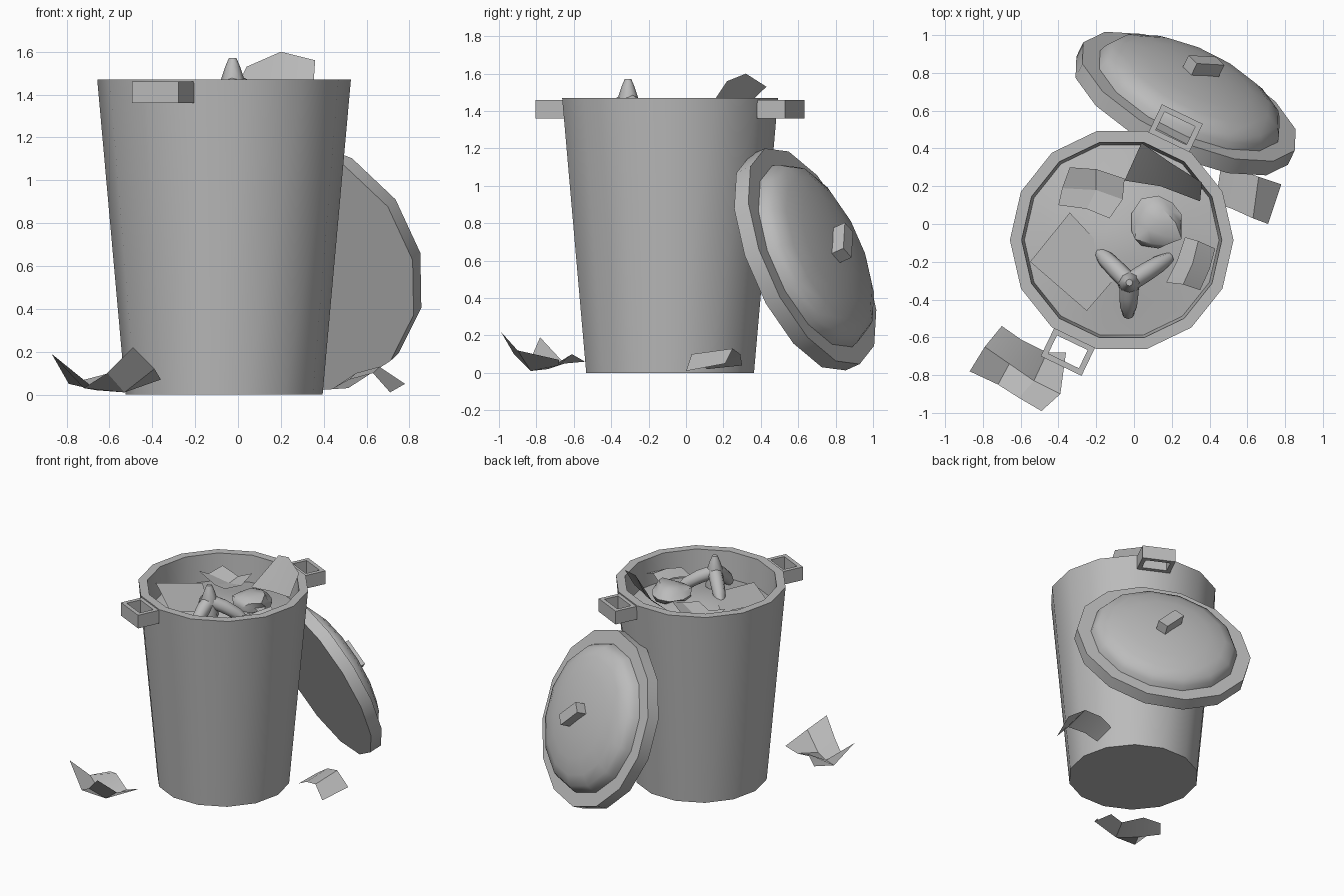
import bpy, bmesh, math
from mathutils import Matrix, Vector

if "Cube" in bpy.data.objects:
    bpy.data.objects.remove(bpy.data.objects["Cube"])

grey = bpy.data.materials.new("plain grey")
grey.use_nodes = True
grey.diffuse_color = (0.5, 0.5, 0.5, 1)
grey.node_tree.nodes["Principled BSDF"].inputs["Base Color"].default_value = (0.5, 0.5, 0.5, 1)

SIDES = 14
CAN = Vector((-0.065, -0.085, 0))
LEAN = math.radians(64.3)       # direction of the handles and the leaning lid


def finish(name, bm, matrix=Matrix(), angle=32, closed=True):
    if closed:
        bmesh.ops.recalc_face_normals(bm, faces=bm.faces)
    mesh = bpy.data.meshes.new(name)
    bm.to_mesh(mesh)
    bm.free()
    mesh.materials.append(grey)
    mesh.transform(matrix)
    ob = bpy.data.objects.new(name, mesh)
    bpy.context.collection.objects.link(ob)
    bpy.ops.object.select_all(action='DESELECT')
    ob.select_set(True)
    bpy.context.view_layer.objects.active = ob
    bpy.ops.object.shade_smooth_by_angle(angle=math.radians(angle))
    return ob


def lathe(name, profile, matrix, closed=True):
    bm = bmesh.new()
    rings = []
    for r, z in profile:
        rings.append([bm.verts.new((r * math.cos(a), r * math.sin(a), z))
                      for a in (math.tau * i / SIDES for i in range(SIDES))])
    for a, b in zip(rings, rings[1:]):
        for i in range(SIDES):
            j = (i + 1) % SIDES
            bm.faces.new((a[i], a[j], b[j], b[i]))
    bmesh.ops.remove_doubles(bm, verts=bm.verts, dist=1e-4)
    return finish(name, bm, matrix, closed=closed)


def box(bm, size, centre):
    bmesh.ops.create_cube(bm, size=1, matrix=Matrix.Translation(centre) @ Matrix.Diagonal((*size, 1)))


def sheet(name, rows, angle=20):
    """Creased paper from rows of points."""
    bm = bmesh.new()
    grid = [[bm.verts.new(p) for p in row] for row in rows]
    for a, b in zip(grid, grid[1:]):
        for i in range(len(a) - 1):
            bm.faces.new((a[i], a[i + 1], b[i + 1], b[i]))
    bm.normal_update()
    if sum(f.normal.z for f in bm.faces) < 0:
        bmesh.ops.reverse_faces(bm, faces=bm.faces)
    return finish(name, bm, angle=angle, closed=False)


# Can with a thick rim and an inner wall
lathe("can_body", [(0, 0), (0.46, 0), (0.592, 1.47), (0.53, 1.47), (0.51, 1.2), (0, 1.2)],
      Matrix.Translation(CAN))

# Gently domed fill
lathe("rubbish_fill", [(0.516, 1.27), (0.38, 1.295), (0.22, 1.33), (0.1, 1.35), (0, 1.355)],
      Matrix.Translation(CAN))

# Two open rectangular handles on opposite sides
for name, turn in (("back_handle", 0), ("front_handle", math.pi)):
    bm = bmesh.new()
    box(bm, (0.03, 0.24, 0.1), (0.725, 0, 1.41))
    box(bm, (0.03, 0.24, 0.1), (0.588, 0, 1.41))
    for side in (-1, 1):
        box(bm, (0.14, 0.03, 0.1), (0.65, side * 0.105, 1.41))
    finish(name, bm, Matrix.Translation(CAN) @ Matrix.Rotation(LEAN + turn, 4, 'Z'))

# Lid leaning on the back of the can
tilt = math.radians(22)
n = Vector((math.cos(LEAN) * math.cos(tilt), math.sin(LEAN) * math.cos(tilt), math.sin(tilt)))
w = Vector((0.73, -0.03, -0.68))
w = (w - n * w.dot(n)).normalized()
v = n.cross(w)
lid_frame = Matrix.Translation((0.255, 0.6, 0.59)) @ Matrix((w, v, n)).transposed().to_4x4()
dome = [(0.52 * math.cos(t), 0.125 + 0.125 * math.sin(t))
        for t in (math.pi / 2 * i / 5 for i in range(6))]
lathe("lid", [(0, 0), (0.63, 0), (0.63, 0.09), (0.53, 0.09)] + dome, lid_frame)
bm = bmesh.new()
box(bm, (0.2, 0.08, 0.08), (0, 0, 0.28))
finish("lid_grip", bm, lid_frame)

# Paper on the ground
sheet("front_ground_paper", [
    [(-.87, -.78, .19), (-.72, -.85, .03), (-.61, -.92, .10), (-.49, -.99, .22)],
    [(-.79, -.65, .05), (-.66, -.74, .02), (-.53, -.83, .01), (-.39, -.90, .12)],
    [(-.70, -.54, .06), (-.60, -.61, .10), (-.46, -.68, .04), (-.36, -.68, .07)]])
sheet("side_ground_paper", [
    [(.46, .30, .04), (.55, .29, .10), (.66, .25, .13), (.78, .21, .05)],
    [(.43, .11, .02), (.52, .08, .07), (.63, .03, .10), (.71, 0, .01)]])

# Paper and card inside the can
sheet("flat_card", [
    [(-.55, -.20, 1.40), (-.34, .06, 1.36)],
    [(-.25, -.46, 1.37), (-.06, -.24, 1.32)]])
sheet("curled_paper", [
    [(-.34, .30, 1.40), (-.20, .29, 1.36), (-.05, .24, 1.44)],
    [(-.38, .19, 1.37), (-.20, .18, 1.35), (-.06, .13, 1.39)],
    [(-.40, .10, 1.42), (-.25, .08, 1.36), (-.13, .03, 1.38)]])
sheet("small_paper", [
    [(.27, -.07, 1.37), (.34, -.09, 1.42), (.43, -.13, 1.38)],
    [(.23, -.19, 1.38), (.31, -.21, 1.42), (.40, -.24, 1.37)],
    [(.17, -.31, 1.36), (.26, -.32, 1.40), (.35, -.35, 1.35)]])
sheet("upright_card", [
    [(.04, .43, 1.53), (.20, .32, 1.60), (.36, .22, 1.56)],
    [(-.05, .23, 1.34), (.14, .20, 1.37), (.35, .12, 1.41)]])

# Crumpled wad
bm = bmesh.new()
bmesh.ops.create_icosphere(bm, subdivisions=2, radius=0.14)
for vert in bm.verts:
    p = vert.co * 20
    vert.co *= 1 + 0.3 * math.sin(p.x * 1.7 + p.z) * math.cos(p.y * 1.5 - p.z)
finish("crumpled_wad", bm, Matrix.Translation((0.13, 0.01, 1.37)) @ Matrix.Diagonal((1, 1, 0.5, 1)), 40)


# Fruit peel: a stem and three drooping strips
def tube(name, points):
    curve = bpy.data.curves.new(name, 'CURVE')
    curve.dimensions = '3D'
    curve.bevel_depth = 1
    curve.bevel_resolution = 2
    curve.use_fill_caps = True
    spline = curve.splines.new('POLY')
    spline.points.add(len(points) - 1)
    for pt, (x, y, z, r) in zip(spline.points, points):
        pt.co, pt.radius = (x, y, z, 1), r
    curve.materials.append(grey)
    ob = bpy.data.objects.new(name, curve)
    bpy.context.collection.objects.link(ob)
    bpy.ops.object.select_all(action='DESELECT')
    ob.select_set(True)
    bpy.context.view_layer.objects.active = ob
    bpy.ops.object.convert(target='MESH')
    bpy.ops.object.shade_smooth_by_angle(angle=math.radians(50))


top = Vector((-0.025, -0.31, 0))
tube("peel_stem", [(top.x, top.y, 1.34, .065), (top.x, top.y, 1.46, .058),
                   (top.x, top.y, 1.53, .035), (top.x, top.y, 1.57, .018)])
for i, (angle, reach) in enumerate(((135, .23), (32, .25), (268, .17))):
    a = math.radians(angle)
    tube(f"peel_strip_{i + 1}", [(top.x + math.cos(a) * reach * t, top.y + math.sin(a) * reach * t, z, r)
                                 for t, z, r in ((0, 1.45, .05), (.4, 1.41, .05), (.75, 1.36, .045), (1, 1.31, .03))])
